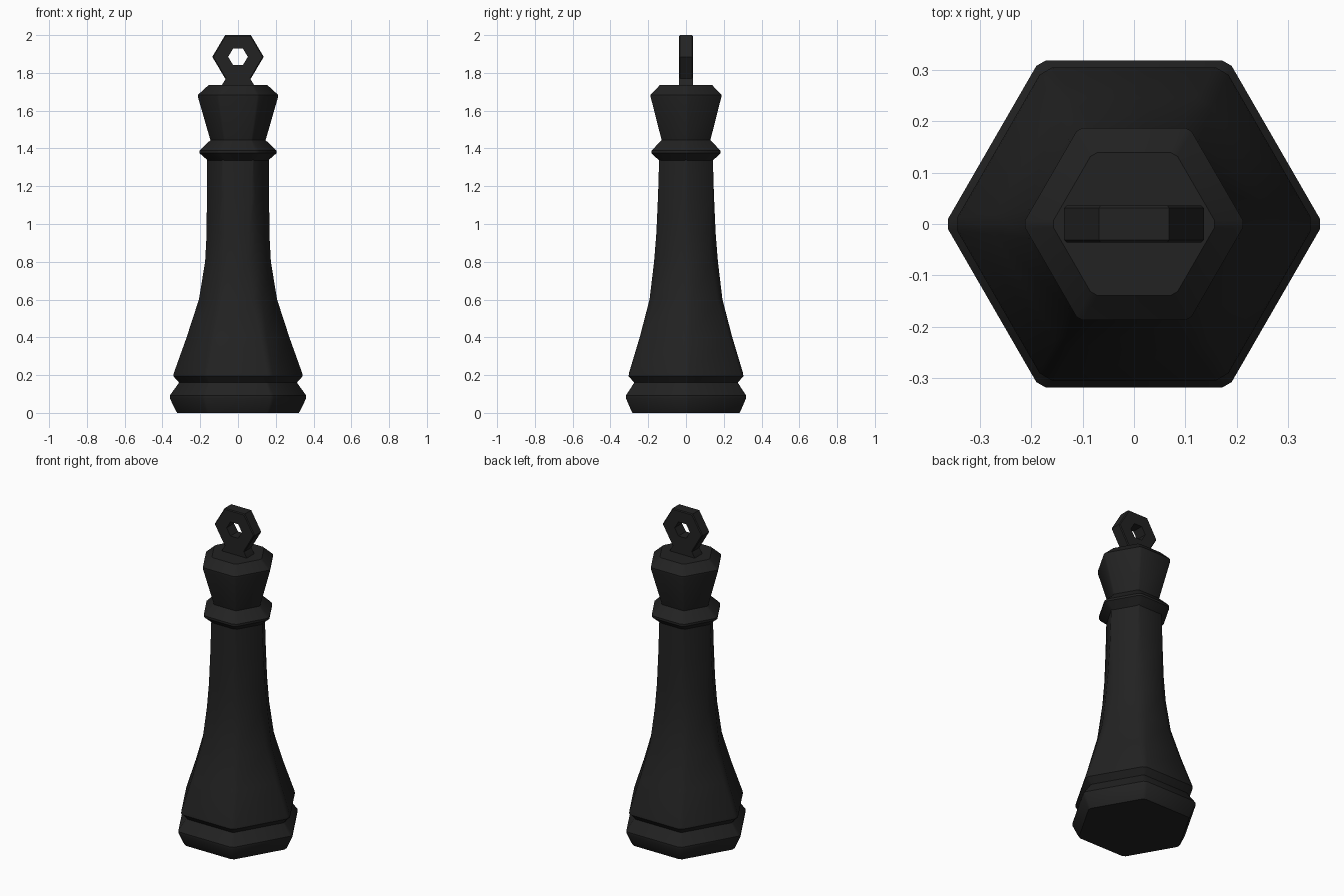
import bpy, bmesh, math

if "Cube" in bpy.data.objects:
    bpy.data.objects.remove(bpy.data.objects["Cube"])

black = bpy.data.materials.new("matte_black")
black.diffuse_color = (0.016, 0.016, 0.016, 1)
black.use_nodes = True
black.node_tree.nodes["Principled BSDF"].inputs["Base Color"].default_value = black.diffuse_color


def finish(name, bm, angle):
    bmesh.ops.recalc_face_normals(bm, faces=bm.faces)
    mesh = bpy.data.meshes.new(name)
    bm.to_mesh(mesh)
    bm.free()
    mesh.materials.append(black)
    obj = bpy.data.objects.new(name, mesh)
    bpy.context.collection.objects.link(obj)
    bpy.ops.object.select_all(action='DESELECT')
    obj.select_set(True)
    bpy.context.view_layer.objects.active = obj
    bpy.ops.object.shade_smooth_by_angle(angle=math.radians(angle))
    return obj


def hex_ring(bm, z, tip, flat):
    """Hexagon with cut corners: tip = corner reach, flat = side distance."""
    half = (flat / math.cos(math.pi / 6) - tip) * math.sqrt(3)
    verts = []
    for i in range(6):
        c, s = math.cos(i * math.pi / 3), math.sin(i * math.pi / 3)
        for t in (-half, half):
            verts.append(bm.verts.new((tip * c - t * s, tip * s + t * c, z)))
    return verts


def hex_tower(name, rows):
    bm = bmesh.new()
    rings = [hex_ring(bm, *r) for r in rows]
    for a, b in zip(rings, rings[1:]):
        for i in range(12):
            j = (i + 1) % 12
            bm.faces.new((a[i], a[j], b[j], b[i]))
    bm.faces.new(rings[0][::-1])
    bm.faces.new(rings[-1])
    return finish(name, bm, 32)


# Height, corner reach, side distance
hex_tower("base", [(0, 0.322, 0.284), (0.012, 0.33, 0.29), (0.078, 0.361, 0.318),
                   (0.092, 0.361, 0.318), (0.16, 0.312, 0.274)])
hex_tower("shaft", [(0.15, 0.312, 0.274), (0.16, 0.312, 0.274), (0.195, 0.343, 0.304),
                    (0.21, 0.34, 0.302), (0.4, 0.272, 0.245), (0.6, 0.207, 0.193),
                    (0.8, 0.174, 0.169), (0.95, 0.166, 0.157), (1.15, 0.165, 0.148),
                    (1.35, 0.163, 0.142)])
hex_tower("collar", [(1.335, 0.158, 0.141), (1.375, 0.204, 0.183),
                     (1.388, 0.204, 0.183), (1.445, 0.145, 0.128)])
hex_tower("crown", [(1.44, 0.145, 0.128), (1.672, 0.212, 0.187),
                    (1.684, 0.212, 0.187), (1.735, 0.156, 0.139)])

# Hexagonal loop with a hexagonal hole
DEPTH, MID = 0.036, 1.885
bm = bmesh.new()
loops = []
for y in (-DEPTH, DEPTH):
    for rx, rz in ((0.136, 0.133), (0.052, 0.05)):
        loops.append([bm.verts.new((rx * math.cos(i * math.pi / 3), y,
                                    MID + rz * math.sin(i * math.pi / 3))) for i in range(6)])
for a, b in ((0, 1), (1, 3), (3, 2), (2, 0)):
    for i in range(6):
        j = (i + 1) % 6
        bm.faces.new((loops[a][i], loops[a][j], loops[b][j], loops[b][i]))
# Small bevel on the outer rims
rims = [e for e in bm.edges if abs(e.verts[0].co.y - e.verts[1].co.y) < 1e-6
        and all(math.hypot(v.co.x, v.co.z - MID) > 0.1 for v in e.verts)]
bmesh.ops.bevel(bm, geom=rims, offset=0.005, segments=1, affect='EDGES')
finish("top_loop", bm, 30)

# Foot flaring from the loop down into the crown
bm = bmesh.new()
rows = []
for z, w in ((1.72, 0.088), (1.737, 0.084), (1.775, 0.062), (1.79, 0.062)):
    rows.append([bm.verts.new((x, y, z)) for x, y in
                 ((-w, -DEPTH), (w, -DEPTH), (w, DEPTH), (-w, DEPTH))])
for a, b in zip(rows, rows[1:]):
    for i in range(4):
        j = (i + 1) % 4
        bm.faces.new((a[i], a[j], b[j], b[i]))
bm.faces.new(rows[0][::-1])
bm.faces.new(rows[-1])
finish("loop_foot", bm, 30)
